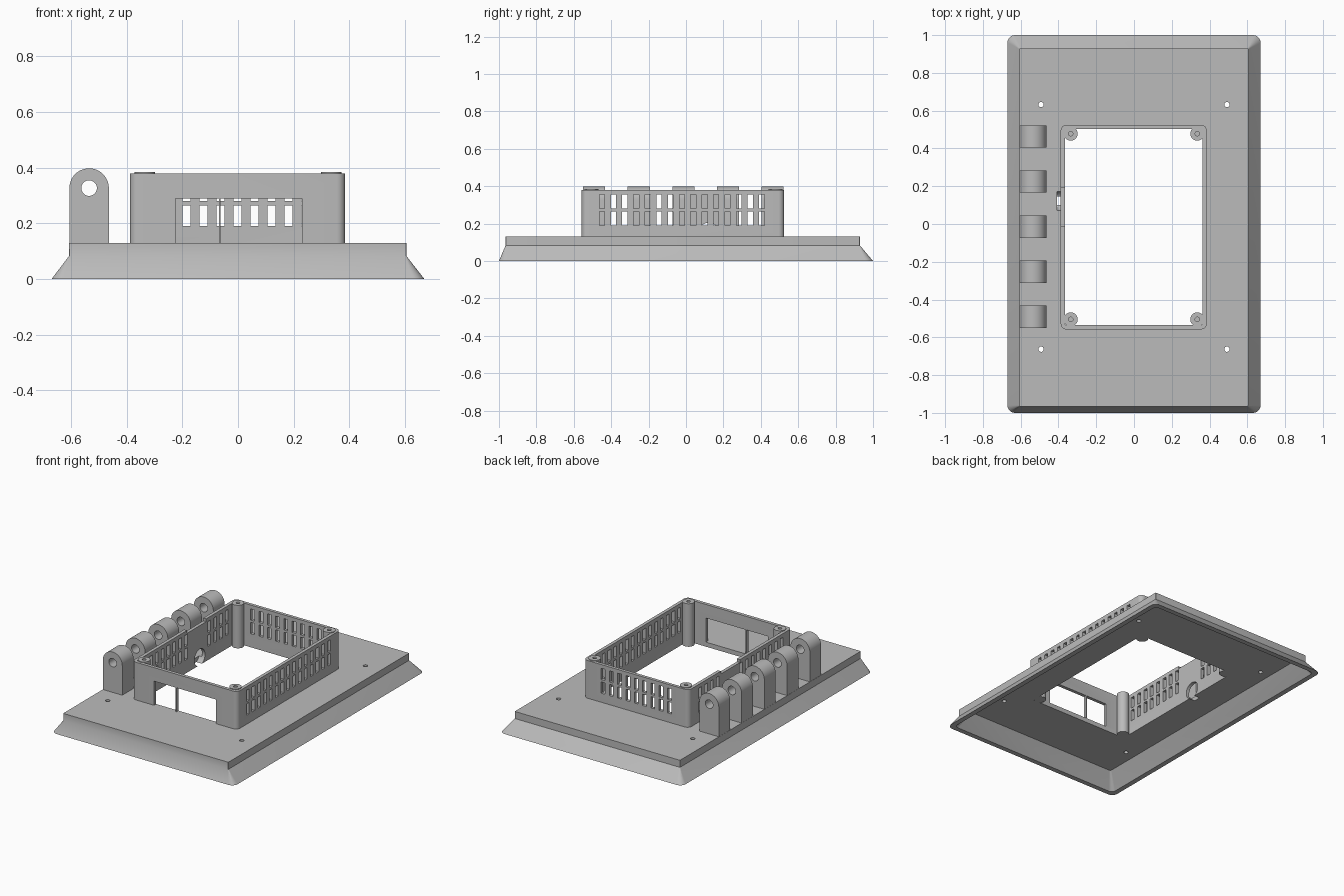
import bpy, bmesh, math
from mathutils import Matrix, Vector

if "Cube" in bpy.data.objects:
    bpy.data.objects.remove(bpy.data.objects["Cube"], do_unlink=True)

grey = bpy.data.materials.new("plain_grey")
grey.use_nodes = True
grey.diffuse_color = (0.5, 0.5, 0.5, 1)
grey.node_tree.nodes["Principled BSDF"].inputs["Base Color"].default_value = (0.5, 0.5, 0.5, 1)


def finish(bm, name):
    bmesh.ops.recalc_face_normals(bm, faces=bm.faces)
    mesh = bpy.data.meshes.new(name)
    bm.to_mesh(mesh)
    bm.free()
    mesh.materials.append(grey)
    obj = bpy.data.objects.new(name, mesh)
    bpy.context.collection.objects.link(obj)
    return obj


def loft(name, *rings):
    """Solid through rounded rectangles given as (x0, x1, y0, y1, radius, z)."""
    bm = bmesh.new()
    loops = []
    for x0, x1, y0, y1, r, z in rings:
        corners = [(x1 - r, y1 - r), (x0 + r, y1 - r), (x0 + r, y0 + r), (x1 - r, y0 + r)]
        loop = []
        for quarter, (cx, cy) in enumerate(corners):
            for step in range(7):
                a = (quarter + step / 6) * math.pi / 2
                loop.append(bm.verts.new((cx + r * math.cos(a), cy + r * math.sin(a), z)))
        loops.append(loop)
    n = len(loops[0])
    for low, high in zip(loops, loops[1:]):
        for i in range(n):
            j = (i + 1) % n
            bm.faces.new((low[i], low[j], high[j], high[i]))
    bm.faces.new(loops[0])
    bm.faces.new(loops[-1])
    return finish(bm, name)


def add_box(bm, x0, x1, y0, y1, z0, z1):
    centre = Vector((x0 + x1, y0 + y1, z0 + z1)) / 2
    size = Matrix.Diagonal((x1 - x0, y1 - y0, z1 - z0, 1))
    bmesh.ops.create_cube(bm, size=1, matrix=Matrix.Translation(centre) @ size)


def add_cylinder(bm, centre, radius, length, axis="Z", sides=32):
    turn = {"X": Matrix.Rotation(math.pi / 2, 4, "Y"),
            "Y": Matrix.Rotation(math.pi / 2, 4, "X"),
            "Z": Matrix.Identity(4)}[axis]
    bmesh.ops.create_cone(bm, cap_ends=True, segments=sides, radius1=radius, radius2=radius,
                          depth=length, matrix=Matrix.Translation(centre) @ turn)


def cut(target, *cutters):
    bpy.context.view_layer.objects.active = target
    for cutter in cutters:
        cutter.hide_render = True
        mod = target.modifiers.new("cut", "BOOLEAN")
        mod.operation = "DIFFERENCE"
        mod.solver = "EXACT"
        mod.object = cutter
        bpy.ops.object.modifier_apply(modifier=mod.name)
        bpy.data.objects.remove(cutter, do_unlink=True)


PLATE_TOP = 0.13
WALL_TOP = 0.38
INNER = (-0.366, 0.363, -0.536, 0.504)

# Flared base plate, hollow underneath
base = loft("base_plate",
            (-0.67, 0.67, -1, 1, 0.04, 0),
            (-0.607, 0.605, -0.965, 0.93, 0.004, 0.083),
            (-0.607, 0.605, -0.965, 0.93, 0.004, PLATE_TOP))
cavity = loft("cavity_cutter",
              (-0.644, 0.644, -0.974, 0.974, 0.03, -0.01),
              (-0.565, 0.565, -0.9, 0.895, 0.01, 0.1))
opening = loft("opening_cutter", (*INNER, 0.01, -0.1), (*INNER, 0.01, 0.3))
bm = bmesh.new()
for x in (-0.492, 0.492):
    for y in (0.632, -0.663):
        add_cylinder(bm, (x, y, 0.1), 0.014, 0.2, sides=24)
screw_holes = finish(bm, "screw_hole_cutter")


def port_cutter():
    bm = bmesh.new()
    add_cylinder(bm, (-0.37, 0.122, 0.15), 0.055, 0.074, "X", 40)
    return finish(bm, "port_cutter")


cut(base, cavity, opening, screw_holes, port_cutter())

# Housing wall ring
wall = loft("housing_wall",
            (-0.388, 0.385, -0.558, 0.525, 0.03, PLATE_TOP),
            (-0.388, 0.385, -0.558, 0.525, 0.03, WALL_TOP))
interior = loft("interior_cutter", (*INNER, 0.01, 0.05), (*INNER, 0.01, 0.5))

# Ventilation slots, front window and a shallow notch above the round port
PITCH = 0.061
HALF = 0.014
bm = bmesh.new()
for z0, z1 in ((0.19, 0.265), (0.28, 0.355)):
    for i in range(-7, 8):
        y = -0.022 + i * PITCH
        add_box(bm, 0.34, 0.41, y - HALF, y + HALF, z0, z1)
        if not 0 < y < 0.2:
            add_box(bm, -0.41, -0.34, y - HALF, y + HALF, z0, z1)
    for i in range(-4, 5):
        x = -0.002 + i * PITCH
        add_box(bm, x - HALF, x + HALF, 0.48, 0.55, z0, z1)
add_box(bm, -0.225, 0.23, -0.6, -0.5, 0.1, 0.29)
add_box(bm, -0.41, -0.34, -0.01, 0.19, 0.361, 0.42)
openings = finish(bm, "wall_opening_cutter")
cut(wall, interior, openings, port_cutter())

# Thin divider in the front window
bm = bmesh.new()
add_box(bm, -0.069, -0.062, -0.557, -0.537, PLATE_TOP, 0.29)
divider = finish(bm, "window_divider")

# Corner screw posts with blind holes
posts = []
for x in (-0.335, 0.335):
    for y in (0.478, -0.505):
        bm = bmesh.new()
        add_cylinder(bm, (x, y, 0.2425), 0.037, 0.285)
        post = finish(bm, "screw_post")
        bm = bmesh.new()
        add_cylinder(bm, (x, y, 0.36), 0.012, 0.16, sides=20)
        cut(post, finish(bm, "post_hole_cutter"))
        posts.append(post)

# Row of hinge lugs: arched profile extruded along y
lugs = []
LUG_X, LUG_R, LUG_Z, LUG_W = -0.535, 0.071, 0.327, 0.118
for i in range(5):
    y = -0.491 + i * 0.2385
    bm = bmesh.new()
    outline = [(LUG_X - LUG_R, PLATE_TOP - 0.01), (LUG_X + LUG_R, PLATE_TOP - 0.01)]
    for k in range(25):
        a = math.pi * k / 24
        outline.append((LUG_X + LUG_R * math.cos(a), LUG_Z + LUG_R * math.sin(a)))
    face = bm.faces.new([bm.verts.new((px, y - LUG_W / 2, pz)) for px, pz in outline])
    side = bmesh.ops.extrude_face_region(bm, geom=[face])["geom"]
    bmesh.ops.translate(bm, vec=(0, LUG_W, 0),
                        verts=[v for v in side if isinstance(v, bmesh.types.BMVert)])
    lug = finish(bm, "hinge_lug")
    bm = bmesh.new()
    add_cylinder(bm, (LUG_X, y, LUG_Z), 0.028, 0.3, "Y")
    cut(lug, finish(bm, "pin_hole_cutter"))
    lugs.append(lug)

# Smooth the round parts while keeping edges crisp
for obj in [base, wall, divider, *posts, *lugs]:
    bpy.ops.object.select_all(action="DESELECT")
    obj.select_set(True)
    bpy.context.view_layer.objects.active = obj
    bpy.ops.object.shade_smooth_by_angle(angle=math.radians(30))
